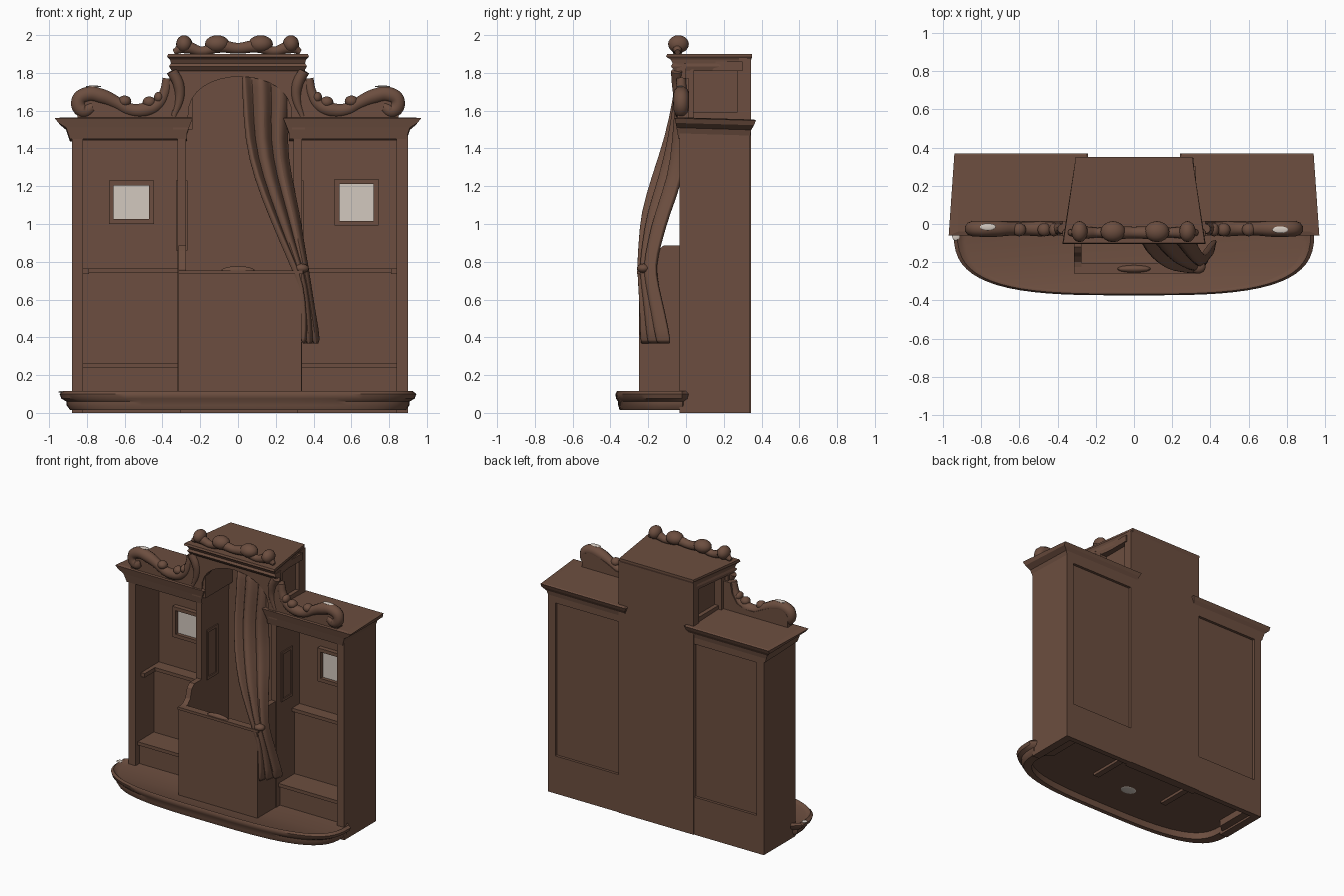
import bpy, bmesh, math

old = bpy.data.objects.get("Cube")
if old:
    bpy.data.objects.remove(old)


def material(name, rgb):
    m = bpy.data.materials.new(name)
    m.use_nodes = True
    m.diffuse_color = (*rgb, 1)
    m.node_tree.nodes["Principled BSDF"].inputs["Base Color"].default_value = (*rgb, 1)
    return m


wood = material("brown wood", (0.15, 0.076, 0.05))
pale = material("pale window", (0.65, 0.58, 0.52))


def link(name, data, mat):
    ob = bpy.data.objects.new(name, data)
    data.materials.append(mat)
    bpy.context.collection.objects.link(ob)
    return ob


def finish(name, bm, mat=wood, smooth=False):
    bmesh.ops.recalc_face_normals(bm, faces=bm.faces)
    me = bpy.data.meshes.new(name)
    bm.to_mesh(me)
    bm.free()
    ob = link(name, me, mat)
    if smooth:
        bpy.context.view_layer.objects.active = ob
        ob.select_set(True)
        bpy.ops.object.shade_smooth_by_angle(angle=math.radians(40))
        ob.select_set(False)
    return ob


def loft(name, rings, mat=wood, smooth=False):
    """Skin a stack of closed rings and cap both ends."""
    bm = bmesh.new()
    loops = [[bm.verts.new(p) for p in ring] for ring in rings]
    n = len(loops[0])
    for a, b in zip(loops, loops[1:]):
        for i in range(n):
            j = (i + 1) % n
            bm.faces.new((a[i], a[j], b[j], b[i]))
    bm.faces.new(loops[0])
    bm.faces.new(loops[-1])
    return finish(name, bm, mat, smooth)


def rect(x0, x1, y0, y1, z):
    return [(x0, y0, z), (x1, y0, z), (x1, y1, z), (x0, y1, z)]


def box(name, x0, x1, y0, y1, z0, z1, mat=wood):
    return loft(name, [rect(x0, x1, y0, y1, z0), rect(x0, x1, y0, y1, z1)], mat)


def plate(name, outline, y0, y1):
    return loft(name, [[(x, y, z) for x, z in outline] for y in (y0, y1)])


def tube(name, points):
    """Rounded strand through (x, y, z, radius) points."""
    cu = bpy.data.curves.new(name, "CURVE")
    cu.dimensions = "3D"
    cu.bevel_depth = 1
    cu.bevel_resolution = 3
    cu.use_fill_caps = True
    cu.resolution_u = 6
    sp = cu.splines.new("BEZIER")
    sp.bezier_points.add(len(points) - 1)
    for bp, (x, y, z, r) in zip(sp.bezier_points, points):
        bp.co = (x, y, z)
        bp.radius = r
        bp.handle_left_type = bp.handle_right_type = "AUTO"
    return link(name, cu, wood)


def blob(name, centre, size, mat=wood):
    bm = bmesh.new()
    bmesh.ops.create_uvsphere(bm, u_segments=16, v_segments=10, radius=1)
    bmesh.ops.scale(bm, vec=size, verts=bm.verts)
    bmesh.ops.translate(bm, vec=centre, verts=bm.verts)
    return finish(name, bm, mat, True)


# Bow-fronted platform with a hollow underside
def platform_ring(scale, z):
    pts = [(0.87 * scale, 0.32, z), (0.87 * scale, 0.03, z)]
    for i in range(33):
        a = math.pi * i / 32
        c, s = math.cos(a), math.sin(a)
        x = math.copysign(abs(c) ** 0.6, c) * 0.935
        y = -0.02 - 0.35 * max(s, 0) ** 0.65
        pts.append((x * scale, y * scale, z))
    return pts + [(-0.87 * scale, 0.03, z), (-0.87 * scale, 0.32, z)]


loft("platform", [platform_ring(*r) for r in (
    (0.88, 0.07), (0.88, 0.02), (0.95, 0.015), (0.97, 0.04), (0.97, 0.06),
    (1.0, 0.075), (1.01, 0.1), (0.99, 0.115), (0.97, 0.1), (0.95, 0.095))], smooth=True)
blob("platform_edge_patch", (-0.932, -0.065, 0.111), (0.02, 0.022, 0.0048), pale)
blob("underside_patch", (0.0, -0.06, 0.068), (0.06, 0.045, 0.0045), pale)

# Side cabinets: side sign, name, window centre and half sizes, worn patch depth
for s, side, win_x, hw, hh, patch_y in ((-1, "right", -0.565, 0.093, 0.088, -0.015),
                                        (1, "left", 0.627, 0.09, 0.098, -0.03)):
    def part(name, a, b, *rest, mat=wood):
        x0, x1 = sorted((s * a + 0.01, s * b + 0.01))
        return box(f"{side}_{name}", x0, x1, *rest, mat)

    part("outer_wall", 0.83, 0.89, -0.035, 0.34, 0, 1.5)
    part("inner_wall", 0.285, 0.33, -0.035, 0.32, 0.05, 1.55)
    part("back_panel", 0.30, 0.86, 0.24, 0.32, 0.05, 1.5)
    part("back_plinth", 0.28, 0.89, 0.30, 0.34, 0, 0.28)
    part("back_top_rail", 0.28, 0.89, 0.30, 0.34, 1.42, 1.5)
    part("ceiling", 0.30, 0.88, -0.03, 0.33, 1.45, 1.54)
    part("wainscot", 0.32, 0.84, 0.18, 0.25, 0.08, 0.74)
    part("wainscot_ledge", 0.32, 0.84, 0.15, 0.25, 0.74, 0.765)
    part("arm_rail", 0.80, 0.84, 0.03, 0.25, 0.735, 0.765)
    part("kneeler", 0.32, 0.84, 0.01, 0.20, 0.08, 0.24)
    part("kneeler_ledge", 0.32, 0.84, -0.01, 0.20, 0.24, 0.265)

    # Flared cornice: (inner x, outer x, front y, back y, z), falling slightly to the rear
    rings = []
    for a, b, y0, y1, z in ((0.27, 0.89, -0.04, 0.34, 1.45), (0.27, 0.90, -0.045, 0.34, 1.48),
                            (0.26, 0.91, -0.05, 0.345, 1.51), (0.25, 0.95, -0.055, 0.36, 1.535),
                            (0.24, 0.97, -0.06, 0.37, 1.56), (0.25, 0.92, -0.04, 0.36, 1.565)):
        back, low = min(b, 0.94), z - 0.012
        rings.append([(s * a, y0, z), (s * b, y0, z), (s * back, y1, low), (s * a, y1, low)])
    loft(f"{side}_cornice", rings)

    # Small framed window on the back panel
    zc, t = 1.115, 0.026
    box(f"{side}_window", win_x - hw, win_x + hw, 0.232, 0.241, zc - hh, zc + hh, pale)
    for k, e in (("a", -1), ("b", 1)):
        u0, u1 = sorted((win_x + e * hw, win_x + e * (hw + t)))
        v0, v1 = sorted((zc + e * hh, zc + e * (hh + t)))
        box(f"{side}_window_stile_{k}", u0, u1, 0.205, 0.25, zc - hh - t, zc + hh + t)
        box(f"{side}_window_rail_{k}", win_x - hw, win_x + hw, 0.205, 0.25, v0, v1)

    # Framed grille on both faces of the partition
    for k, e in (("a", 0.02), ("b", 0.13)):
        part(f"grille_stile_{k}", 0.277, 0.338, e, e + 0.02, 0.86, 1.23)
    for k, e in (("a", 0.86), ("b", 1.21)):
        part(f"grille_rail_{k}", 0.277, 0.338, 0.02, 0.15, e, e + 0.02)

    # Stepped side of the centre stall
    arm = [(-0.02, 0.08), (-0.25, 0.08), (-0.25, 0.75), (-0.20, 0.76), (-0.17, 0.79),
           (-0.15, 0.86), (-0.12, 0.885), (-0.02, 0.885)]
    loft(f"{side}_stall_arm", [[(s * x + 0.01, y, z) for y, z in arm] for x in (0.285, 0.325)])

    # Panelled side of the raised centre
    part("upper_panel", 0.25, 0.275, -0.03, 0.32, 1.5, 1.86)
    part("upper_rear_stile", 0.25, 0.305, 0.27, 0.34, 1.5, 1.86)
    part("upper_front_stile", 0.25, 0.33, -0.04, 0.04, 1.5, 1.86)
    part("upper_low_rail", 0.25, 0.305, 0.0, 0.3, 1.55, 1.59)
    part("upper_top_rail", 0.25, 0.315, 0.0, 0.3, 1.81, 1.86)

    # Scrolled ornament over the cornice, with a worn patch on top
    scroll = [(0.77, 1.62, 0.03), (0.82, 1.60, 0.04), (0.845, 1.65, 0.04), (0.80, 1.685, 0.042),
              (0.72, 1.675, 0.042), (0.64, 1.64, 0.035), (0.57, 1.605, 0.035), (0.49, 1.605, 0.04),
              (0.43, 1.63, 0.035), (0.39, 1.69, 0.03), (0.375, 1.77, 0.025)]
    tube(f"{side}_scroll", [(s * x, -0.025, z, r) for x, z, r in scroll])
    web = [(x, z) for x, z, r in scroll[2:]] + [(0.30, 1.77), (0.30, 1.55), (0.85, 1.55)]
    plate(f"{side}_scroll_web", [(s * x, z) for x, z in web], -0.045, 0.015)
    blob(f"{side}_scroll_patch", (s * 0.765, patch_y, 1.728), (0.042, 0.018, 0.0048), pale)
    for i, (x, z, w) in enumerate(((0.60, 1.65, 0.035), (0.47, 1.645, 0.035), (0.42, 1.67, 0.025))):
        blob(f"{side}_leaf_{i}", (s * x, -0.03, z), (w, 0.035, 0.03))

    # Bracket beneath the upper cornice
    tube(f"{side}_bracket", [(s * 0.34, -0.04, 1.57, 0.015), (s * 0.31, -0.04, 1.66, 0.025),
                             (s * 0.315, -0.045, 1.74, 0.03), (s * 0.35, -0.05, 1.81, 0.03)])

# Centre stall
box("centre_back", -0.305, 0.315, 0.28, 0.345, 0, 1.88)
box("stall_door", -0.315, 0.335, -0.25, -0.22, 0.08, 0.735)
box("stall_door_rail", -0.315, 0.345, -0.26, -0.205, 0.735, 0.755)
blob("door_crest", (0.0, -0.235, 0.752), (0.09, 0.02, 0.025))

# Arched front of the raised centre
arch = [(-0.345, 1.5), (-0.345, 1.85), (0.355, 1.85), (0.355, 1.5), (0.285, 1.5)]
for i in range(17):
    a = math.pi * i / 16
    arch.append((0.01 + 0.275 * math.cos(a), 1.56 + 0.22 * math.sin(a) ** 0.8 if 0 < i < 16 else 1.56))
arch.append((-0.265, 1.5))
plate("arch_front", arch, -0.05, 0.0)


# Upper cornice and tapering roof
def roof_ring(front, back, y0, y1, z):
    return [(-front, y0, z), (front, y0, z), (back, y1, z), (-back, y1, z)]


loft("upper_cornice", [roof_ring(*r) for r in (
    (0.35, 0.30, -0.06, 0.34, 1.81), (0.365, 0.30, -0.08, 0.345, 1.835),
    (0.355, 0.30, -0.07, 0.345, 1.85), (0.36, 0.30, -0.08, 0.345, 1.87),
    (0.375, 0.305, -0.105, 0.35, 1.885), (0.37, 0.305, -0.1, 0.35, 1.9))])

# Carved cresting
tube("crest_band", [(x, -0.045, z, r) for x, z, r in (
    (-0.34, 1.91, 0.015), (-0.28, 1.935, 0.035), (-0.19, 1.915, 0.025), (-0.1, 1.94, 0.035),
    (0.0, 1.93, 0.03), (0.1, 1.94, 0.035), (0.19, 1.915, 0.025), (0.28, 1.935, 0.035), (0.33, 1.91, 0.015))])
for i, x in enumerate((-0.285, -0.11, 0.12, 0.28)):
    blob(f"crest_knob_{i}", (x, -0.04, 1.952), (0.043 if i % 3 == 0 else 0.065, 0.055, 0.047))

# Gathered curtain swept to one side: rows of (z, left x, right x, y, backward sweep)
rows = ((1.80, 0.02, 0.27, -0.02, 0.02), (1.65, 0.03, 0.28, -0.04, 0.02), (1.45, 0.04, 0.25, -0.085, 0.06),
        (1.25, 0.09, 0.275, -0.155, 0.12), (1.05, 0.17, 0.32, -0.215, 0.10), (0.90, 0.235, 0.34, -0.225, 0.07),
        (0.78, 0.29, 0.36, -0.235, 0.05), (0.68, 0.33, 0.375, -0.23, 0.06), (0.52, 0.345, 0.40, -0.22, 0.09),
        (0.36, 0.34, 0.43, -0.22, 0.12))
bm = bmesh.new()
grid = []
cols = 24
for z, xl, xr, y, sweep in rows:
    line = []
    for i in range(cols + 1):
        t = i / cols
        fold = 0.022 * math.cos(t * math.tau * 2.5)
        line.append(bm.verts.new((xl + (xr - xl) * t, y - fold + sweep * t, z)))
    grid.append(line)
for a, b in zip(grid, grid[1:]):
    for i in range(cols):
        bm.faces.new((a[i], a[i + 1], b[i + 1], b[i]))
curtain = finish("curtain", bm, wood, True)
thick = curtain.modifiers.new("thickness", "SOLIDIFY")
thick.thickness = 0.03
thick.offset = 0
soft = curtain.modifiers.new("soft", "SUBSURF")
soft.levels = soft.render_levels = 1
blob("curtain_tie", (0.335, -0.225, 0.765), (0.04, 0.035, 0.025))
